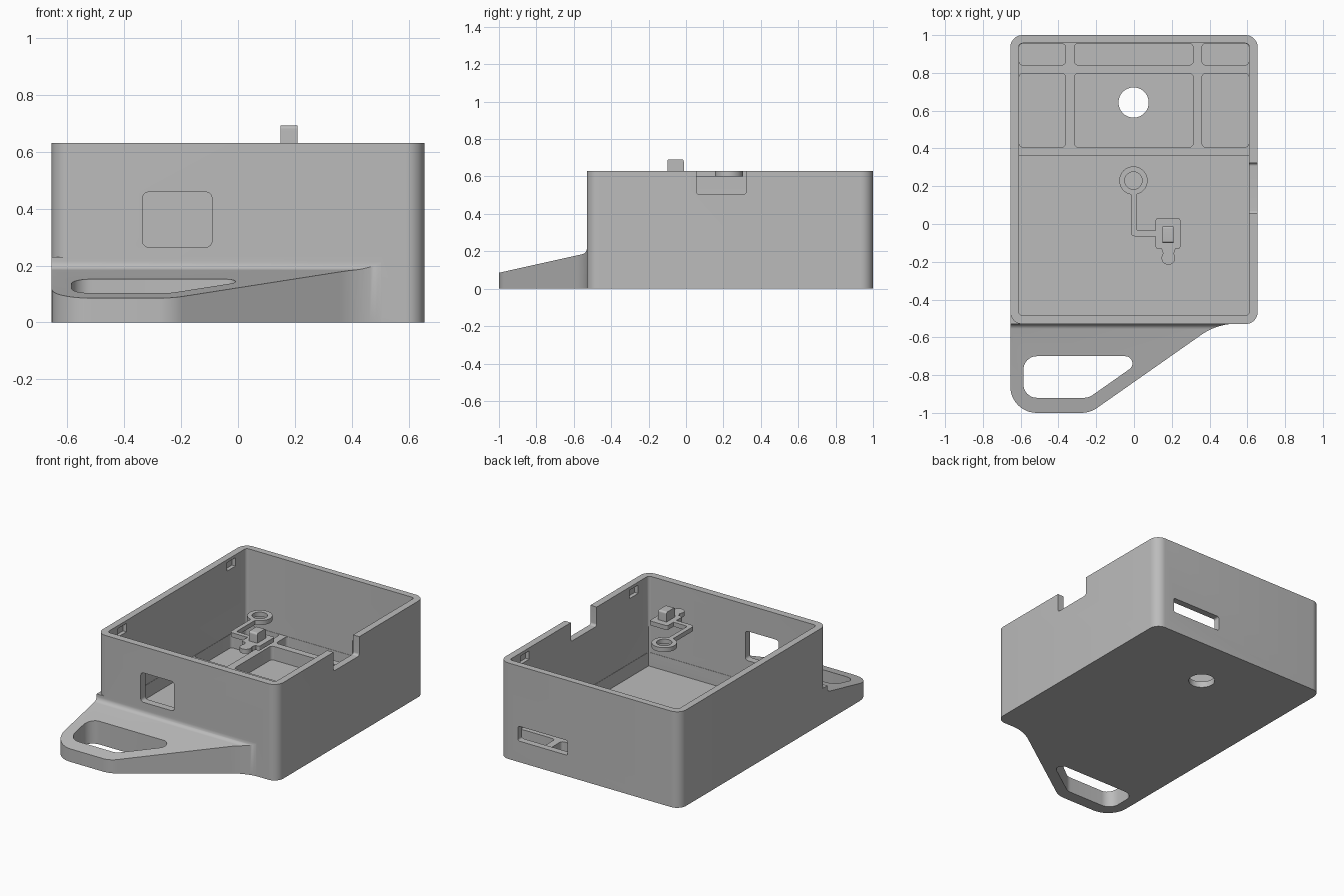
import bpy, bmesh, math
from mathutils import Vector

cube = bpy.data.objects.get("Cube")
if cube:
    bpy.data.objects.remove(cube)

grey = bpy.data.materials.new("plain_grey")
grey.use_nodes = True
COLOR = (0.5, 0.5, 0.5, 1)
grey.diffuse_color = COLOR
grey.node_tree.nodes["Principled BSDF"].inputs["Base Color"].default_value = COLOR


def fillet(points, steps=10):
    """Outline from (u, v, radius) corners."""
    out = []
    for i, (u, v, r) in enumerate(points):
        p = Vector((u, v))
        if not r:
            out.append(p)
            continue
        a = (Vector(points[i - 1][:2]) - p).normalized()
        b = (Vector(points[(i + 1) % len(points)][:2]) - p).normalized()
        half = a.angle(b) / 2
        t = r / math.tan(half)
        c = p + (a + b).normalized() * r / math.sin(half)
        s, e = (p + a * t - c).normalized(), (p + b * t - c).normalized()
        out += [c + s.slerp(e, k / steps) * r for k in range(steps + 1)]
    return out


def rect(u0, u1, v0, v1, r=0):
    return fillet([(u0, v0, r), (u1, v0, r), (u1, v1, r), (u0, v1, r)])


def circle(u, v, r, n=40):
    return [Vector((u + r * math.cos(k * math.tau / n), v + r * math.sin(k * math.tau / n)))
            for k in range(n)]


def prism(name, outline, lo, hi, axis="z"):
    """Extrude an outline from lo to hi along an axis."""
    place = {"x": lambda p, w: (w, p.x, p.y),
             "y": lambda p, w: (p.x, w, p.y),
             "z": lambda p, w: (p.x, p.y, w)}[axis]
    bm = bmesh.new()
    bottom = [bm.verts.new(place(p, lo)) for p in outline]
    top = [bm.verts.new(place(p, hi)) for p in outline]
    bm.faces.new(bottom)
    bm.faces.new(top)
    for i in range(len(outline)):
        bm.faces.new((bottom[i - 1], bottom[i], top[i], top[i - 1]))
    bmesh.ops.recalc_face_normals(bm, faces=bm.faces)
    mesh = bpy.data.meshes.new(name)
    bm.to_mesh(mesh)
    bm.free()
    mesh.materials.append(grey)
    ob = bpy.data.objects.new(name, mesh)
    bpy.context.collection.objects.link(ob)
    return ob


def combine(target, tool, operation):
    """Apply a boolean and drop the tool."""
    mod = target.modifiers.new("bool", "BOOLEAN")
    mod.operation, mod.solver, mod.object = operation, "EXACT", tool
    bpy.context.view_layer.objects.active = target
    bpy.ops.object.modifier_apply(modifier=mod.name)
    bpy.data.objects.remove(tool)


def cut(target, *args):
    combine(target, prism("cutter", *args), "DIFFERENCE")


def smooth(ob):
    bpy.ops.object.select_all(action="DESELECT")
    ob.select_set(True)
    bpy.context.view_layer.objects.active = ob
    bpy.ops.object.shade_smooth_by_angle(angle=math.radians(30))


# sloped carrying loop: plan outline trimmed by a side profile
loop = prism("carry_loop", fillet([
    (-0.655, -0.47, 0), (-0.655, -1, 0.14), (-0.233, -1, 0.15),
    (0.44, -0.528, 0.32), (0.6, -0.528, 0), (0.6, -0.5, 0), (-0.6, -0.5, 0)]), 0, 0.4)
side = fillet([(-1.1, -0.1, 0), (-0.4, -0.1, 0), (-0.4, 0.23, 0),
               (-0.53, 0.23, 0), (-0.53, 0.19, 0.032), (-1.1, 0.063, 0)])
combine(loop, prism("side_profile", side, -1, 1, "x"), "INTERSECT")
cut(loop, fillet([(-0.585, -0.7, 0.07), (-0.585, -0.92, 0.07),
                  (-0.24, -0.92, 0.08), (0.074, -0.7, 0.038)]), -0.1, 0.5)

# case with the loop joined on
case = prism("case", rect(-0.655, 0.655, -0.53, 1, 0.065), 0, 0.63)
combine(case, loop, "UNION")

# interior: open space, deep front bay and ribbed rear pockets
FLOOR, RIB_TOP = 0.04, 0.13
cut(case, rect(-0.61, 0.61, -0.483, 0.957, 0.02), RIB_TOP, 0.8)
cut(case, rect(-0.608, 0.608, -0.481, 0.36), FLOOR, 0.3)
for x0, x1 in ((-0.608, -0.363), (-0.315, 0.313), (0.36, 0.608)):
    for y0, y1 in ((0.407, 0.797), (0.842, 0.955)):
        cut(case, rect(x0, x1, y0, y1, 0.02), FLOOR, 0.3)
cut(case, circle(-0.002, 0.643, 0.08), -0.1, 0.2)

# wall openings: front window, rear slot, side notch
cut(case, rect(-0.335, -0.092, 0.265, 0.458, 0.02), -0.6, -0.4, "y")
cut(case, rect(0.16, 0.52, 0.138, 0.235, 0.012), 0.9, 1.1, "y")
cut(case, fillet([(0.055, 0.7, 0), (0.055, 0.505, 0.015),
                  (0.322, 0.505, 0.015), (0.322, 0.7, 0)]), 0.56, 0.7, "x")

# shallow lid catches inside both long walls
for sx in (-1, 1):
    for y in (-0.33, 0.8):
        lo, hi = sorted((sx * 0.58, sx * 0.635))
        cut(case, rect(y - 0.045, y + 0.045, 0.555, 0.61), lo, hi, "x")
smooth(case)

# separate latch: ring, bent arm, block with a rounded tail
Z0, Z1 = 0.6, 0.629
latch = prism("latch", circle(-0.003, 0.23, 0.075), Z0, Z1)
arm = fillet([(-0.016, 0.2, 0), (-0.016, -0.065, 0.02), (0.13, -0.065, 0),
              (0.13, -0.035, 0), (0.014, -0.035, 0.01), (0.014, 0.2, 0)])
block = fillet([(0.115, 0.03, 0.01), (0.115, -0.13, 0.01), (0.145, -0.13, 0),
                (0.158, -0.17, 0), (0.207, -0.17, 0), (0.22, -0.13, 0),
                (0.245, -0.13, 0.01), (0.245, 0.03, 0.01)])
for outline in (arm, block, circle(0.182, -0.18, 0.036)):
    combine(latch, prism("latch_piece", outline, Z0, Z1), "UNION")
cut(latch, circle(-0.003, 0.23, 0.046), 0.5, 0.7)
smooth(latch)

# upright latch pin with softened ends
pin = prism("latch_pin", fillet([(-0.1, 0.61, 0), (-0.1, 0.692, 0.012),
                                 (-0.012, 0.692, 0.012), (-0.012, 0.61, 0)]), 0.15, 0.21, "x")
smooth(pin)
